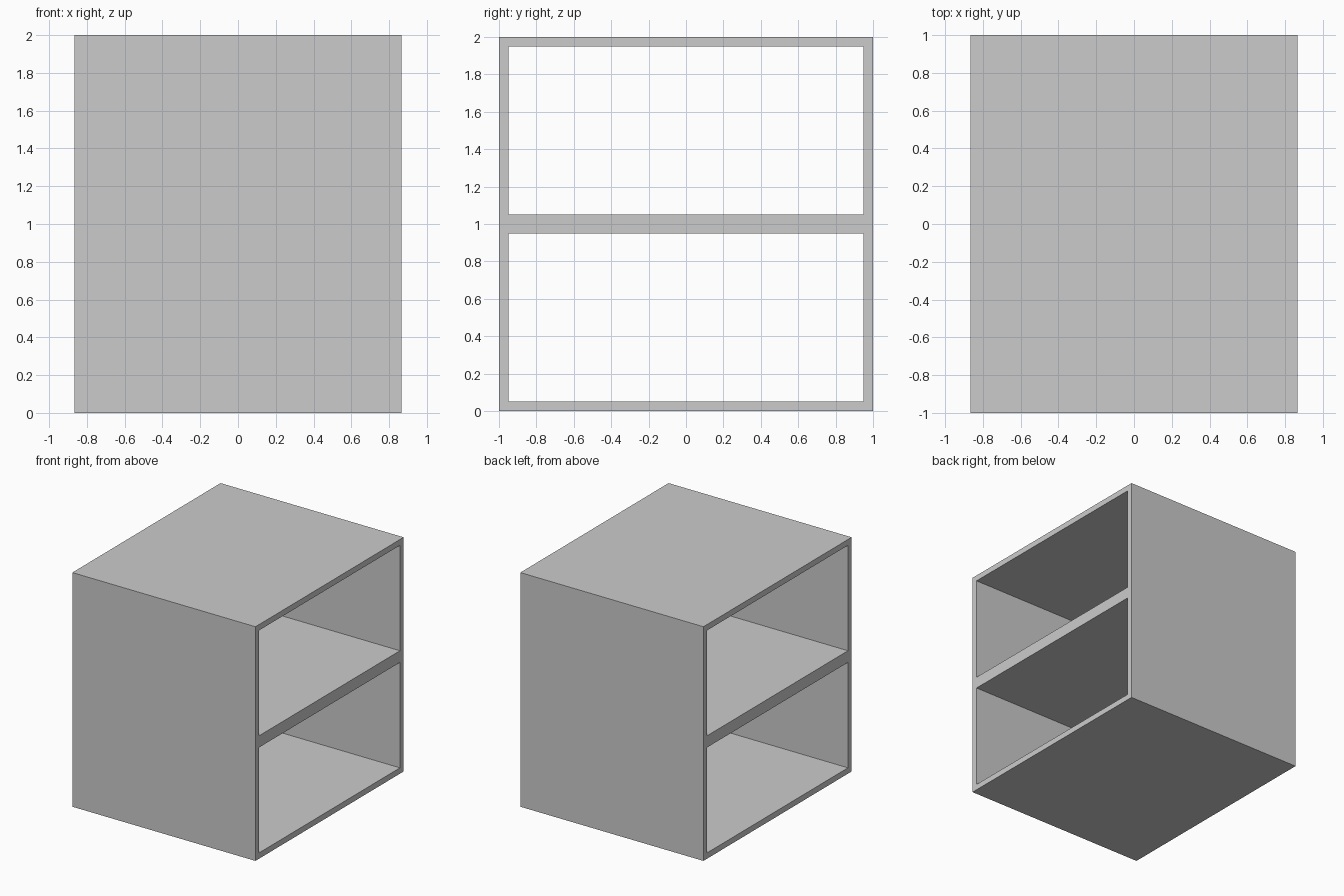
import bpy
from math import pi

if "Cube" in bpy.data.objects:
    bpy.data.objects.remove(bpy.data.objects["Cube"])

HALF_X, HALF_Y, HEIGHT, WALL = 0.865, 1.0, 2.0, 0.05
MID = HEIGHT / 2

# Side profile: outer rectangle with two through openings
curve = bpy.data.curves.new("cabinet_frame", 'CURVE')
curve.dimensions = '2D'
curve.fill_mode = 'BOTH'
curve.extrude = HALF_X


def add_rect(y, z0, z1):
    spline = curve.splines.new('POLY')
    spline.points.add(3)
    for p, (a, b) in zip(spline.points, ((-y, z0), (y, z0), (y, z1), (-y, z1))):
        p.co = (a, b, 0, 1)
    spline.use_cyclic_u = True


add_rect(HALF_Y, 0, HEIGHT)
for base in (0, MID):
    add_rect(HALF_Y - WALL, base + WALL, base + MID - WALL)

# Stand the profile up in the YZ plane, extruded along X
frame = bpy.data.objects.new("cabinet_frame", curve)
bpy.context.collection.objects.link(frame)
frame.rotation_euler = (pi / 2, 0, pi / 2)
bpy.context.view_layer.objects.active = frame
frame.select_set(True)
bpy.ops.object.convert(target='MESH')
bpy.ops.object.transform_apply(location=False, rotation=True, scale=False)
bpy.ops.object.shade_flat()
